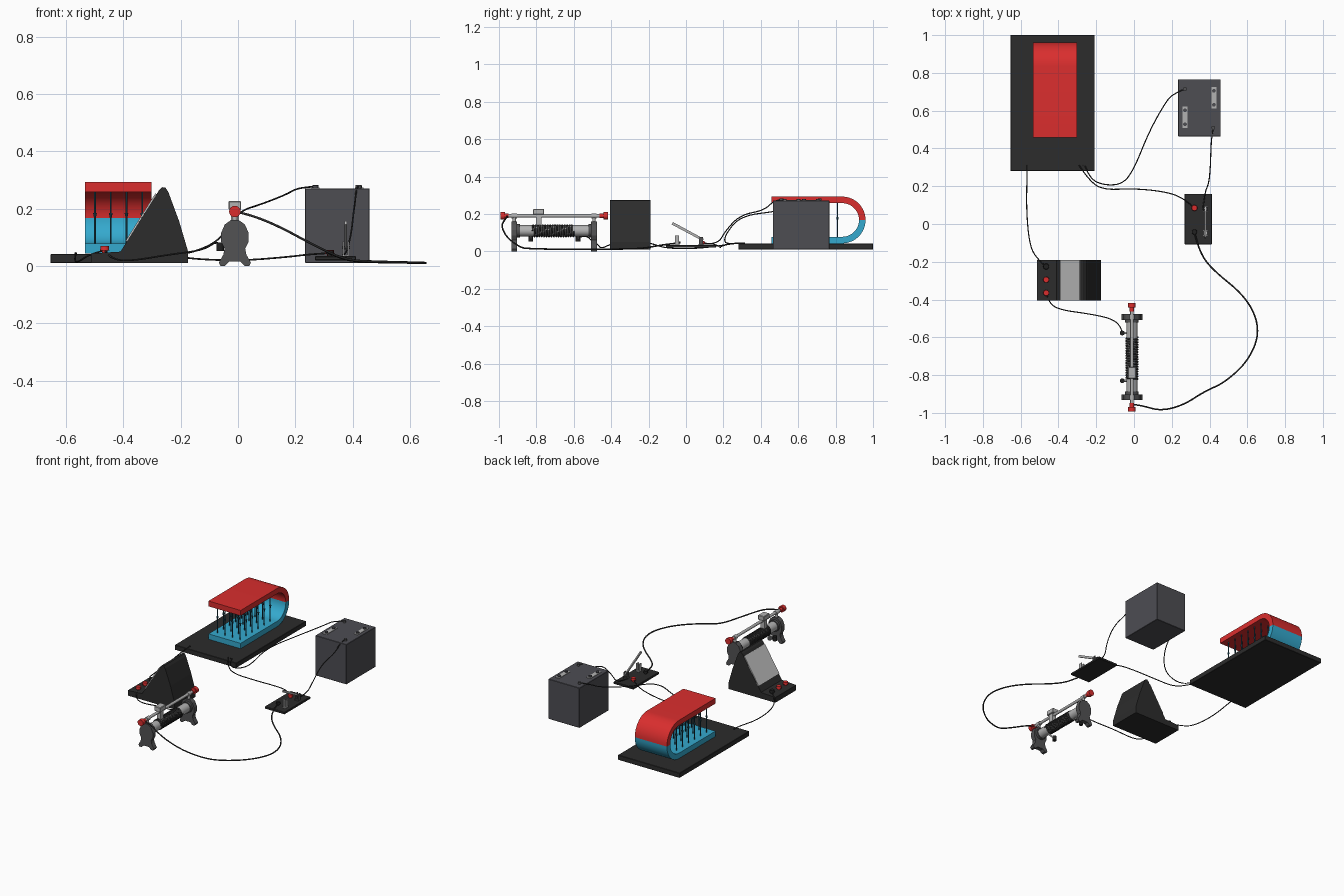
import bpy, bmesh, math
from mathutils import Vector

if "Cube" in bpy.data.objects:
    bpy.data.objects.remove(bpy.data.objects["Cube"])


def mat(name, r, g, b):
    m = bpy.data.materials.new(name)
    m.diffuse_color = (r, g, b, 1)
    m.use_nodes = True
    m.node_tree.nodes["Principled BSDF"].inputs["Base Color"].default_value = m.diffuse_color
    return m


BLACK = mat("black", .015, .015, .015)
BOARD = mat("charcoal", .025, .025, .025)
CASE = mat("case grey", .075, .075, .086)
IRON = mat("iron grey", .085, .085, .088)
STEEL = mat("steel", .45, .45, .45)
DIAL = mat("dial grey", .58, .58, .58)
RED = mat("red", .7, .027, .027)
BLUE = mat("blue", .035, .4, .62)
TEAL = mat("dark teal", .02, .1, .15)


def finish(bm, name, *mats, smooth=False):
    bmesh.ops.recalc_face_normals(bm, faces=bm.faces)
    me = bpy.data.meshes.new(name)
    bm.to_mesh(me)
    bm.free()
    for m in mats:
        me.materials.append(m)
    ob = bpy.data.objects.new(name, me)
    bpy.context.collection.objects.link(ob)
    if smooth:
        bpy.ops.object.select_all(action='DESELECT')
        ob.select_set(True)
        bpy.context.view_layer.objects.active = ob
        bpy.ops.object.shade_smooth_by_angle(angle=math.radians(35))
    return ob


def box(name, x0, x1, y0, y1, z0, z1, m, bevel=0):
    bm = bmesh.new()
    bmesh.ops.create_cube(bm, size=1)
    for v in bm.verts:
        v.co = ((x0 + x1) / 2 + v.co.x * (x1 - x0), (y0 + y1) / 2 + v.co.y * (y1 - y0),
                (z0 + z1) / 2 + v.co.z * (z1 - z0))
    if bevel:
        bmesh.ops.bevel(bm, geom=bm.edges[:], offset=bevel, segments=1, affect='EDGES')
    return finish(bm, name, m)


def add_rod(bm, a, b, r, r2=None, n=20):
    a, b = Vector(a), Vector(b)
    d = b - a
    q = Vector((0, 0, 1)).rotation_difference(d)
    vs = bmesh.ops.create_cone(bm, cap_ends=True, segments=n, radius1=r,
                               radius2=r if r2 is None else r2, depth=d.length)['verts']
    for v in vs:
        v.co = q @ v.co + (a + b) / 2


def rod(name, a, b, r, m, r2=None, n=20):
    bm = bmesh.new()
    add_rod(bm, a, b, r, r2, n)
    return finish(bm, name, m, smooth=True)


def prism(name, pts, axis, lo, hi, *mats, smooth=False):
    """Extrude a 2D outline along x (pts = y,z) or along y (pts = x,z)."""
    bm = bmesh.new()
    put = (lambda p: (lo, p[0], p[1])) if axis == 'x' else (lambda p: (p[0], lo, p[1]))
    f = bm.faces.new([bm.verts.new(put(p)) for p in pts])
    ext = bmesh.ops.extrude_face_region(bm, geom=[f])['geom']
    off = Vector((hi - lo, 0, 0)) if axis == 'x' else Vector((0, hi - lo, 0))
    bmesh.ops.translate(bm, vec=off, verts=[g for g in ext if isinstance(g, bmesh.types.BMVert)])
    bm.faces.new([v for v in f.verts]) if f.is_valid and len(bm.faces) < len(pts) + 2 else None
    return finish(bm, name, *mats, smooth=smooth)


def wire(name, pts, r, m=BOARD, kind='NURBS', res=6):
    cu = bpy.data.curves.new(name, 'CURVE')
    cu.dimensions = '3D'
    cu.bevel_depth, cu.bevel_resolution, cu.use_fill_caps = r, 2, True
    s = cu.splines.new(kind)
    s.points.add(len(pts) - 1)
    for p, c in zip(s.points, pts):
        p.co = (*c, 1)
    if kind == 'NURBS':
        s.order_u, s.use_endpoint_u, s.resolution_u = 3, True, res
    ob = bpy.data.objects.new(name, cu)
    bpy.context.collection.objects.link(ob)
    bpy.ops.object.select_all(action='DESELECT')
    ob.select_set(True)
    bpy.context.view_layer.objects.active = ob
    cu.materials.append(m)
    bpy.ops.object.convert(target='MESH')


def terminal(name, x, y, z, m, r=.014, h=.02):
    rod(name + "_stem", (x, y, z), (x, y, z + h * .5), r * .6, m)
    rod(name + "_cap", (x, y, z + h * .4), (x, y, z + h), r, m, r * .9)


# magnet board
box("magnet_board", -.654, -.208, .28, 1, .01, .042, BOARD, .002)
for i, x in enumerate((-.566, -.27)):
    rod(f"board_wire_post_{i}", (x, .31, .04), (x, .31, .047), .005, BLACK)

# horseshoe magnet: U profile, lower half blue and upper half red
CY, CZ, RO, RI, N = .835, .168, .125, .09, 24
arc = lambda R, i: (CY + R * math.cos(-math.pi / 2 + math.pi * i / N), CZ + R * math.sin(-math.pi / 2 + math.pi * i / N))
for nm, m, i0, i1, sg in (("magnet_lower_pole", BLUE, 0, N // 2, -1), ("magnet_upper_pole", RED, N // 2, N, 1)):
    outer = [arc(RO, i) for i in range(i0, i1 + 1)]
    inner = [arc(RI, i) for i in range(i0, i1 + 1)]
    end = [(.458, CZ + sg * RO), (.458, CZ + sg * RI)]
    pts = outer + end + inner[::-1] if sg > 0 else end + inner + outer[::-1]
    prism(nm, pts, 'x', -.534, -.302, m, smooth=True)

# field arrows between the poles
bm = bmesh.new()
for i in range(4):
    for j in range(6):
        x, y = -.499 + .055 * i, .50 + .062 * j
        add_rod(bm, (x, y, .076), (x, y, .26), .003, n=8)
        add_rod(bm, (x, y, .155), (x, y, .185), .0005, .007, n=10)
finish(bm, "field_arrows", TEAL, smooth=True)

# battery
box("battery_case", .234, .459, .464, .766, .01, .271, CASE, .002)
for i, (x, y) in enumerate(((.423, .668), (.27, .565))):
    box(f"battery_plate_{i}", x - .014, x + .014, y - .056, y + .056, .268, .274, STEEL)
    for j in (-1, 1):
        rod(f"battery_screw_{i}_{j}", (x, y + j * .037, .272), (x, y + j * .037, .281), .01, CASE)
for i, (x, y) in enumerate(((.27, .715), (.42, .51))):
    rod(f"battery_terminal_{i}", (x, y, .268), (x, y, .282), .01, IRON)

# knife switch
box("switch_base", .268, .412, -.108, .16, .02, .034, BOARD, .002)
terminal("switch_terminal_red", .32, .085, .034, RED, .016, .022)
terminal("switch_terminal_black", .32, -.042, .034, BLACK)
for y, h, m in ((-.048, .085, STEEL), (.08, .078, IRON)):
    for x in (.367, .385):
        box("switch_clip", x - .003, x + .003, y - .011, y + .011, .034, h, m)
    box("switch_clip_foot", .364, .388, y - .014, y + .014, .033, .039, m)
prism("switch_lever", [(.09, .055), (.094, .068), (-.07, .157), (-.077, .144)], 'x', .372, .38, STEEL)
rod("switch_pivot", (.362, .08, .064), (.39, .08, .064), .005, IRON)

# wedge meter
prism("meter_body", [(-.513, .01), (-.513, .044), (-.41, .05), (-.275, .265), (-.265, .275), (-.253, .273),
                     (-.243, .258), (-.205, .155), (-.174, .05), (-.174, .01)], 'y', -.405, -.19, BOARD)
prism("meter_dial", [(-.388, .085), (-.392, .088), (-.288, .254), (-.284, .251)], 'y', -.404, -.191, DIAL)
for i, (y, m) in enumerate(((-.225, BLACK), (-.295, RED), (-.365, RED))):
    terminal(f"meter_terminal_{i}", -.465, y, .045, m, .016, .024)

# rheostat: two cast feet, tube, winding, slider bar
X = -.011
half = [(.05, .0), (.056, .012), (.04, .04), (.036, .06), (.048, .085), (.048, .115), (.035, .145), (.014, .16)]
foot = [(X + x, z) for x, z in half] + [(X - x, z) for x, z in half[::-1]] + [(X - .035, 0), (X - .02, .015), (X + .02, .015), (X + .035, 0)]
for i, (y0, y1) in enumerate(((-.933, -.903), (-.507, -.477))):
    prism(f"rheostat_foot_{i}", foot, 'y', y0, y1, IRON)
    yc = (y0 + y1) / 2
    rod(f"bar_support_{i}", (X, yc, .15), (X, yc, .19), .009, STEEL)
    rod(f"bar_collar_{i}", (X, yc - .014, .19), (X, yc + .014, .19), .013, STEEL)
    s = -1 if i == 0 else 1
    rod(f"tube_flange_{i}", (X, yc, .11), (X, yc - s * .03, .11), .036, IRON, n=28)
    rod(f"knob_neck_{i}", (X, yc + s * .03, .19), (X, yc + s * .06, .19), .012, RED)
    rod(f"knob_{i}", (X, yc + s * .05, .19), (X, yc + s * .075, .19), .02, RED)
rod("rheostat_tube", (X, -.91, .11), (X, -.49, .11), .03, STEEL, n=28)
rod("slider_bar", (X, -.975, .19), (X, -.432, .19), .009, STEEL)
T = 17
coil = [(X + .03 * math.cos(t * math.pi / 8), -.82 + .22 * t / (16 * T), .11 + .03 * math.sin(t * math.pi / 8))
        for t in range(16 * T + 1)]
wire("winding", coil, .0052, BOARD, 'POLY')
box("slider_block", X - .022, X + .022, -.818, -.758, .196, .227, STEEL, .003)
box("slider_shoe", X - .014, X + .014, -.803, -.773, .14, .2, STEEL)
for i, y in enumerate((-.577, -.83)):
    rod(f"side_post_{i}", (X, y, .085), (X - .052, y, .068), .006, STEEL)
    rod(f"side_terminal_{i}", (-.062, y, .052), (-.062, y, .082), .013, BLACK)

# wires
wire("wire_board_to_meter", [(-.566, .31, .045), (-.566, .27, .045), (-.57, .08, .015), (-.555, -.1, .015),
                             (-.52, -.18, .04), (-.465, -.225, .055)], .003)
wire("wire_board_to_battery", [(-.26, .31, .045), (-.235, .24, .042), (-.16, .205, .045), (-.06, .21, .09),
                               (0, .29, .19), (.08, .49, .215), (.17, .65, .25), (.21, .69, .274), (.27, .715, .277)], .003)
wire("wire_board_to_switch", [(-.29, .31, .045), (-.245, .24, .042), (-.17, .18, .025), (0, .188, .018),
                              (.16, .172, .03), (.26, .14, .042), (.32, .085, .045)], .003)
wire("wire_switch_to_battery", [(.365, .08, .04), (.375, .17, .035), (.395, .21, .11), (.404, .29, .195),
                                (.408, .42, .22), (.413, .47, .272), (.42, .51, .278)], .003)
wire("wire_switch_to_rheostat", [(.32, -.042, .045), (.34, -.13, .035), (.4, -.23, .015), (.6, -.39, .012),
                                 (.67, -.56, .01), (.61, -.72, .012), (.48, -.84, .015), (.375, -.885, .02),
                                 (.26, -.96, .075), (.14, -.99, .14), (.04, -.96, .18), (X, -.955, .19)], .0042)
wire("wire_meter_to_rheostat", [(-.465, -.365, .055), (-.45, -.42, .03), (-.39, -.455, .015), (-.24, -.475, .04),
                                (-.12, -.5, .055), (-.07, -.54, .09), (-.062, -.577, .07)], .003)
